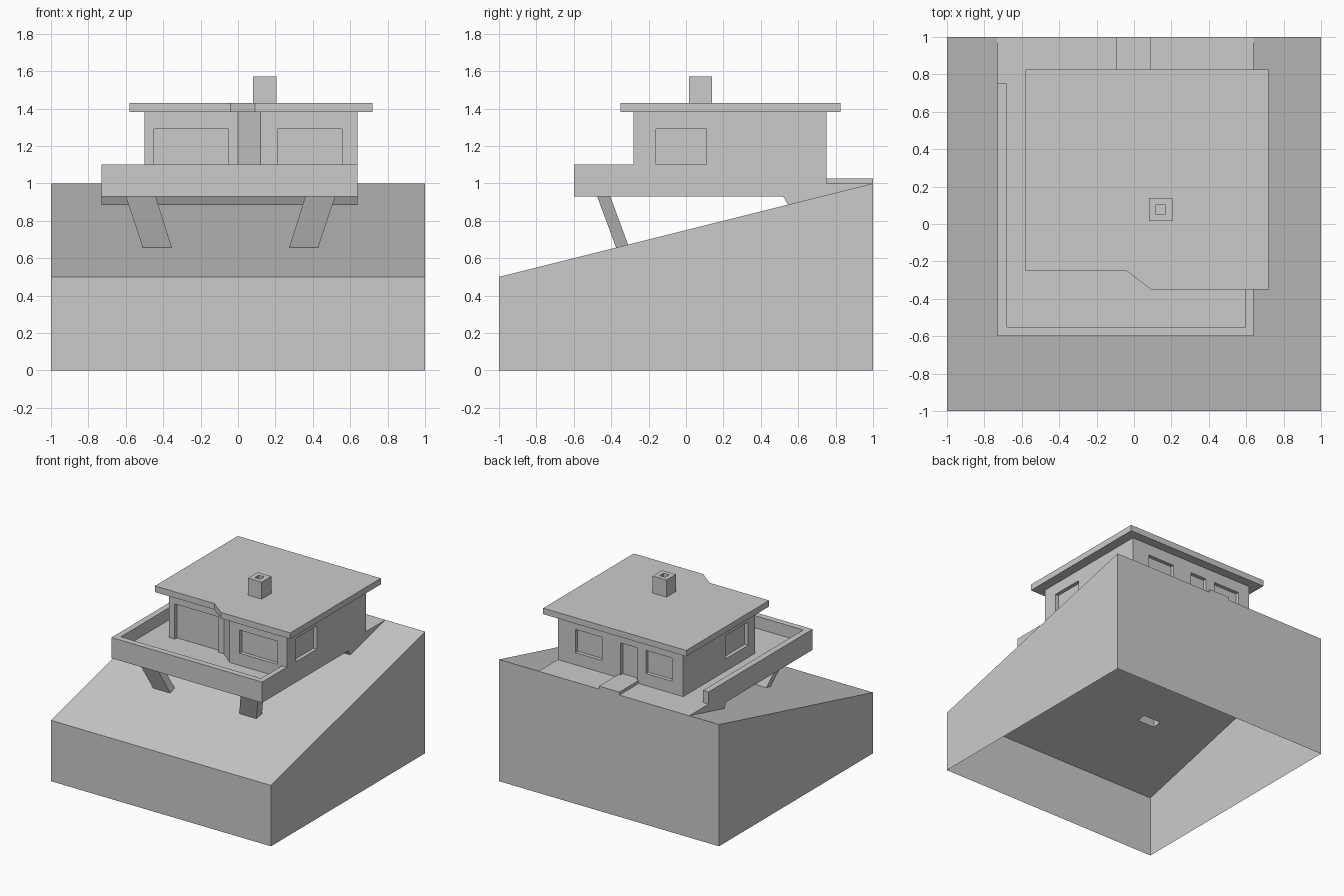
import bpy, bmesh

if "Cube" in bpy.data.objects:
    bpy.data.objects.remove(bpy.data.objects["Cube"])


def loft(name, low, high):
    """Closed solid between two matching rings of points."""
    bm = bmesh.new()
    a = [bm.verts.new(p) for p in low]
    b = [bm.verts.new(p) for p in high]
    n = len(a)
    bm.faces.new(a)
    bm.faces.new(b)
    for i in range(n):
        j = (i + 1) % n
        bm.faces.new((a[i], a[j], b[j], b[i]))
    bmesh.ops.recalc_face_normals(bm, faces=bm.faces)
    mesh = bpy.data.meshes.new(name)
    bm.to_mesh(mesh)
    bm.free()
    ob = bpy.data.objects.new(name, mesh)
    bpy.context.collection.objects.link(ob)
    return ob


def plan(name, pts, z0, z1):
    return loft(name, [(x, y, z0) for x, y in pts], [(x, y, z1) for x, y in pts])


def side_profile(name, pts, x0, x1):
    return loft(name, [(x0, y, z) for y, z in pts], [(x1, y, z) for y, z in pts])


def box(name, x0, x1, y0, y1, z0, z1):
    return plan(name, [(x0, y0), (x1, y0), (x1, y1), (x0, y1)], z0, z1)


def combine(target, other, op):
    m = target.modifiers.new(op, 'BOOLEAN')
    m.object, m.operation, m.solver = other, op, 'EXACT'
    bpy.context.view_layer.objects.active = target
    bpy.ops.object.modifier_apply(modifier=m.name)
    bpy.data.objects.remove(other, do_unlink=True)


X0, X1 = -0.73, 0.64    # deck width
MID = -0.04             # mirror line of the legs
FLOOR = 1.0

# Terrace: slab with sloped foundation edge, plus parapet on three sides
deck = side_profile("deck", [(-.6, .93), (.52, .93), (.545, .885), (.57, .84),
                             (.95, .9), (1, FLOOR), (-.6, FLOOR)], X0, X1)
for b in [(X0, X0 + .05, -.6, .75), (X0, X1, -.6, -.55), (X1 - .045, X1, -.6, -.28)]:
    combine(deck, box("parapet", *b, .96, 1.1), 'UNION')

# Hillside with deck and slanted legs fused to it
hill = side_profile("hillside", [(-1, 0), (1, 0), (1, 1), (-1, .5)], -1, 1)


def leg_ring(side, z):
    t = (.93 - z) / .27
    xo, xi = .56 - .09 * t, .40 - .085 * t
    y0 = -.475 + .1 * t
    return [(MID + side * x, y, z) for x, y in
            ((xo, y0), (xi, y0), (xi, y0 + .07), (xo, y0 + .07))]


for s in (-1, 1):
    combine(deck, loft("leg", leg_ring(s, .58), leg_ring(s, .96)), 'UNION')
combine(hill, deck, 'UNION')

# The hill is an open shell underneath
bm = bmesh.new()
bm.from_mesh(hill.data)
bottom = [f for f in bm.faces if all(v.co.z < .001 for v in f.verts)]
bmesh.ops.delete(bm, geom=bottom, context='FACES')
bm.to_mesh(hill.data)
bm.free()

# House walls with recessed windows and doors
house = plan("house_walls", [(-.5, -.18), (0, -.18), (.12, -.28), (X1, -.28),
                             (X1, .75), (-.5, .75)], FLOOR, 1.38)
D = .03
openings = [
    (-.45, -.05, -.3, -.18 + D, .9, 1.29),       # terrace door
    (.21, .555, -.4, -.28 + D, 1.1, 1.29),       # front window
    (X1 - D, .8, -.16, .11, 1.1, 1.29),          # right window
    (-.7, -.5 + D, -.09, .2, 1.1, 1.29),         # left window
    (.24, .48, .75 - D, .9, 1.1, 1.29),          # back windows
    (-.40, -.16, .75 - D, .9, 1.1, 1.29),
    (-.08, .07, .75 - D, .9, .9, 1.29),          # entrance door
]
for o in openings:
    combine(house, box("opening", *o), 'DIFFERENCE')

# Entrance step, roof and chimney
box("entrance_step", -.095, .09, .75 - D, 1, FLOOR - .005, 1.025)
plan("roof", [(-.58, -.25), (-.04, -.25), (.09, -.35), (.72, -.35),
              (.72, .825), (-.58, .825)], 1.38, 1.43)
chimney = box("chimney", .08, .205, .015, .14, 1.42, 1.57)
combine(chimney, box("flue", .117, .167, .052, .103, 1.5, 1.6), 'DIFFERENCE')
